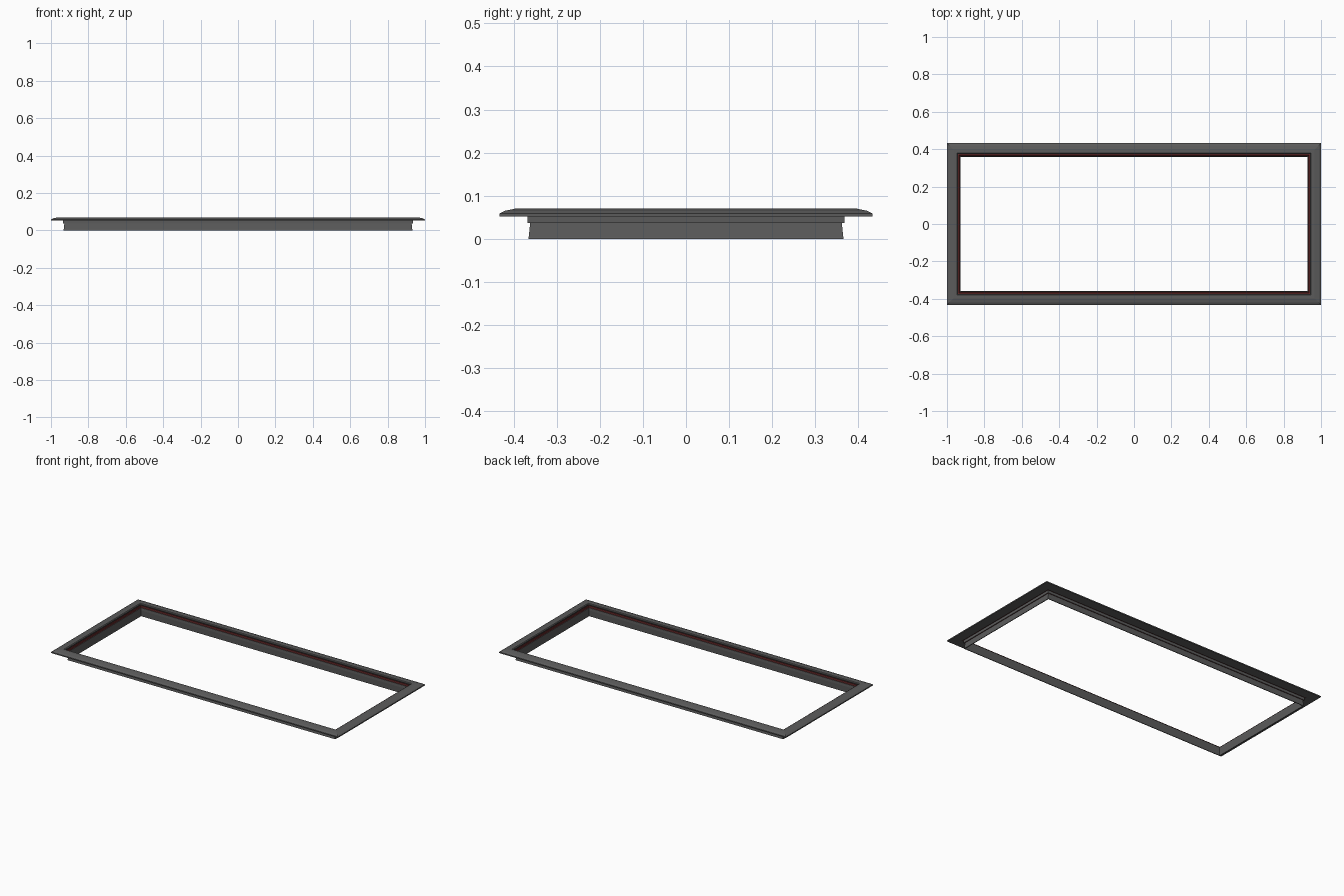
import bpy, bmesh

if "Cube" in bpy.data.objects:
    bpy.data.objects.remove(bpy.data.objects["Cube"])

HX, HY = 1.0, 0.433   # outer half sizes


def mat(name, rgb):
    m = bpy.data.materials.new(name)
    m.diffuse_color = (*rgb, 1)
    m.use_nodes = True
    m.node_tree.nodes["Principled BSDF"].inputs["Base Color"].default_value = m.diffuse_color
    return m


GREY = mat("dark grey", (0.105, 0.105, 0.105))
BLACK = mat("charcoal", (0.03, 0.03, 0.03))
RED = mat("dark red", (0.13, 0.022, 0.022))


def frame(name, profile, material):
    """Mitred rectangular frame; profile = closed loop of (inset, z)."""
    bm = bmesh.new()
    rings = []
    for sx, sy in ((-1, -1), (1, -1), (1, 1), (-1, 1)):
        rings.append([bm.verts.new((sx * (HX - d), sy * (HY - d), z)) for d, z in profile])
    n = len(profile)
    for i in range(4):
        a, b = rings[i], rings[(i + 1) % 4]
        for j in range(n):
            k = (j + 1) % n
            bm.faces.new((a[j], b[j], b[k], a[k]))
    bmesh.ops.recalc_face_normals(bm, faces=bm.faces)
    me = bpy.data.meshes.new(name)
    bm.to_mesh(me)
    bm.free()
    me.materials.append(material)
    ob = bpy.data.objects.new(name, me)
    bpy.context.collection.objects.link(ob)
    return ob


# wide top flange with a sloped outer edge
frame("top_flange", [(0, 0.052), (0, 0.059), (0.012, 0.065), (0.036, 0.070),
                     (0.053, 0.070), (0.057, 0.066), (0.057, 0.052)], GREY)
# dark bead between flange and step
frame("inner_bead", [(0.057, 0.052), (0.057, 0.064), (0.060, 0.064), (0.060, 0.052)], BLACK)
# outer face of the step under the flange
frame("step_block", [(0.065, 0.037), (0.065, 0.053), (0.067, 0.053), (0.067, 0.037)], GREY)
# red seal strip, seen from inside and underneath
frame("seal_strip", [(0.060, 0.053), (0.060, 0.061), (0.065, 0.061), (0.067, 0.053),
                     (0.071, 0.053), (0.071, 0.037), (0.067, 0.037), (0.067, 0.053)][:4], RED)
frame("seal_core", [(0.067, 0.037), (0.067, 0.053), (0.0705, 0.053), (0.0705, 0.037)], RED)
# lower skirt, slightly flared to the bottom
frame("lower_skirt", [(0.067, 0.0), (0.068, 0.004), (0.0715, 0.037), (0.0705, 0.053),
                      (0.0725, 0.053), (0.0735, 0.037), (0.0715, 0.0)], GREY)
